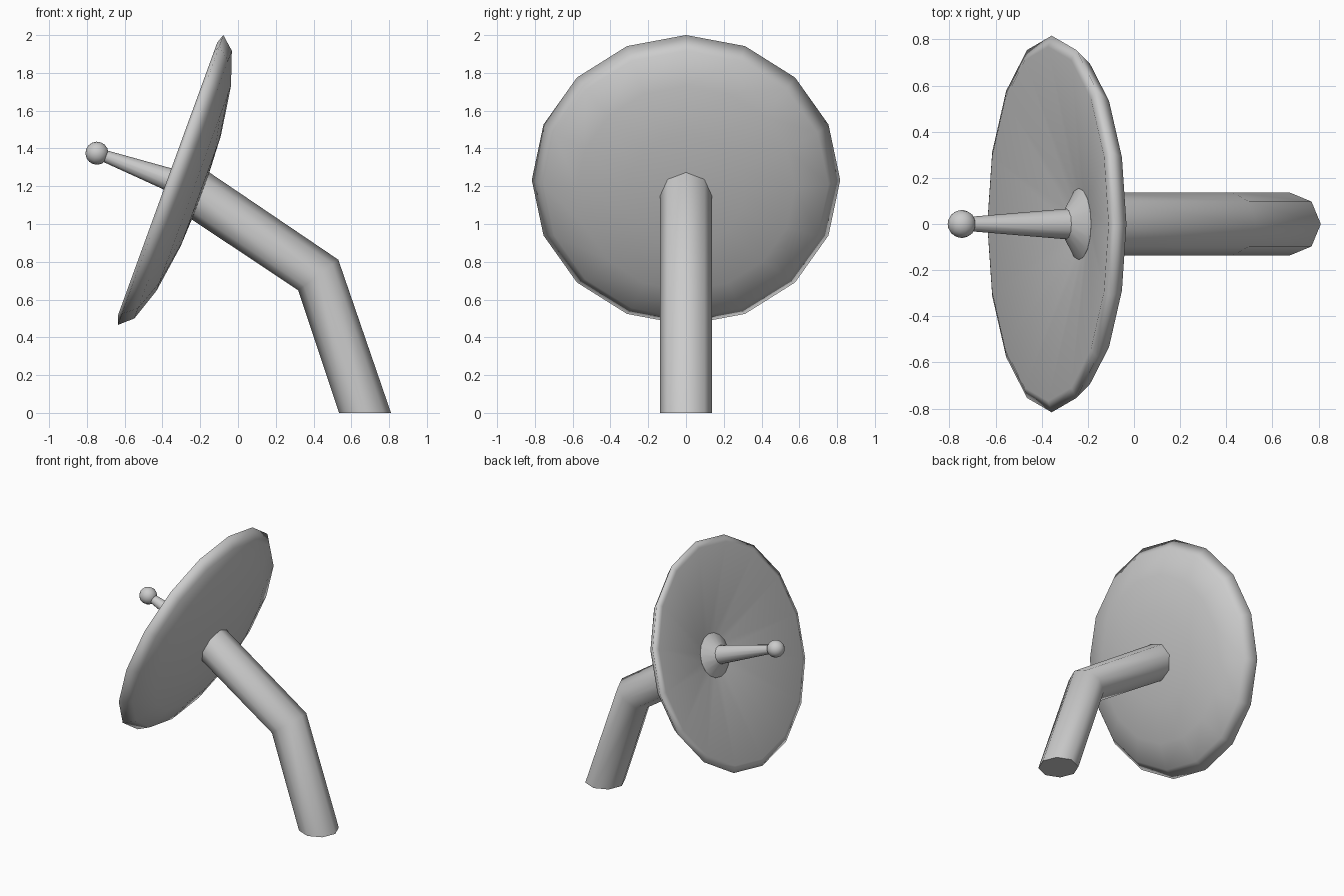
import bpy, bmesh, math
from mathutils import Vector

if "Cube" in bpy.data.objects:
    bpy.data.objects.remove(bpy.data.objects["Cube"])

TILT = math.radians(20)
N = Vector((-math.cos(TILT), 0, math.sin(TILT)))   # dish axis
U = Vector((math.sin(TILT), 0, math.cos(TILT)))    # up along the dish face
Y = Vector((0, 1, 0))
AXIS_T = 1.0365                                    # offset of the axis along U


def on_axis(s):
    return N * s + U * AXIS_T


def loft(name, rings, n, angle=50):
    """Skin rings (centre, half axis a, half axis b); a zero axis makes a pole."""
    bm = bmesh.new()
    loops = []
    for c, a, b in rings:
        if a.length < 1e-6:
            loops.append([bm.verts.new(c)])
            continue
        loops.append([bm.verts.new(c + a * math.cos(2 * math.pi * i / n)
                                   + b * math.sin(2 * math.pi * i / n)) for i in range(n)])
    for l0, l1 in zip(loops, loops[1:]):
        for i in range(n):
            j = (i + 1) % n
            quad = [l0[i % len(l0)], l0[j % len(l0)], l1[j % len(l1)], l1[i % len(l1)]]
            bm.faces.new(list(dict.fromkeys(quad)))
    for l in (loops[0], loops[-1]):
        if len(l) > 1:
            bm.faces.new(l)
    bmesh.ops.recalc_face_normals(bm, faces=bm.faces)
    me = bpy.data.meshes.new(name)
    bm.to_mesh(me)
    bm.free()
    ob = bpy.data.objects.new(name, me)
    bpy.context.collection.objects.link(ob)
    bpy.ops.object.select_all(action='DESELECT')
    ob.select_set(True)
    bpy.context.view_layer.objects.active = ob
    bpy.ops.object.shade_smooth_by_angle(angle=math.radians(angle))
    return ob


def turned(name, profile, n, angle=50):
    """Solid of revolution about the dish axis from (radius, distance) pairs."""
    return loft(name, [(on_axis(s), U * r, Y * r) for r, s in profile], n, angle)


# Dish: flattened hemisphere outside, thick smooth lip, shallow cone inside
outer = [(0.8165 * math.sin(k * math.pi / 8), 0.757 - 0.184 * math.cos(k * math.pi / 8))
         for k in range(5)]
inner = [(0.768, 0.774), (0.14, 0.628), (0.0, 0.615)]
turned("dish", outer + inner, 16, 180)

# Feed horn: flared base and tapering rod
turned("feed_base", [(0.0, 0.615), (0.155, 0.615), (0.155, 0.632), (0.066, 0.69), (0.0, 0.69)], 16, 20)
turned("feed_rod", [(0.0, 0.66), (0.067, 0.68), (0.03, 1.15), (0.0, 1.15)], 12)

# Ball tip
turned("feed_tip", [(0.061 * math.sin(k * math.pi / 8), 1.172 - 0.061 * math.cos(k * math.pi / 8))
                    for k in range(9)], 16)

# Bent octagonal support pipe: foot, mitre, dish end
R = 0.1375
pipe = [((0.6725, 0.0), (R, 0.0)), ((0.425, 0.73), (0.106, 0.081)), ((-0.214, 1.159), (0.046, 0.125))]
loft("support_pipe", [(Vector((c[0], 0, c[1])), Vector((a[0], 0, a[1])), Y * R) for c, a in pipe], 8)
